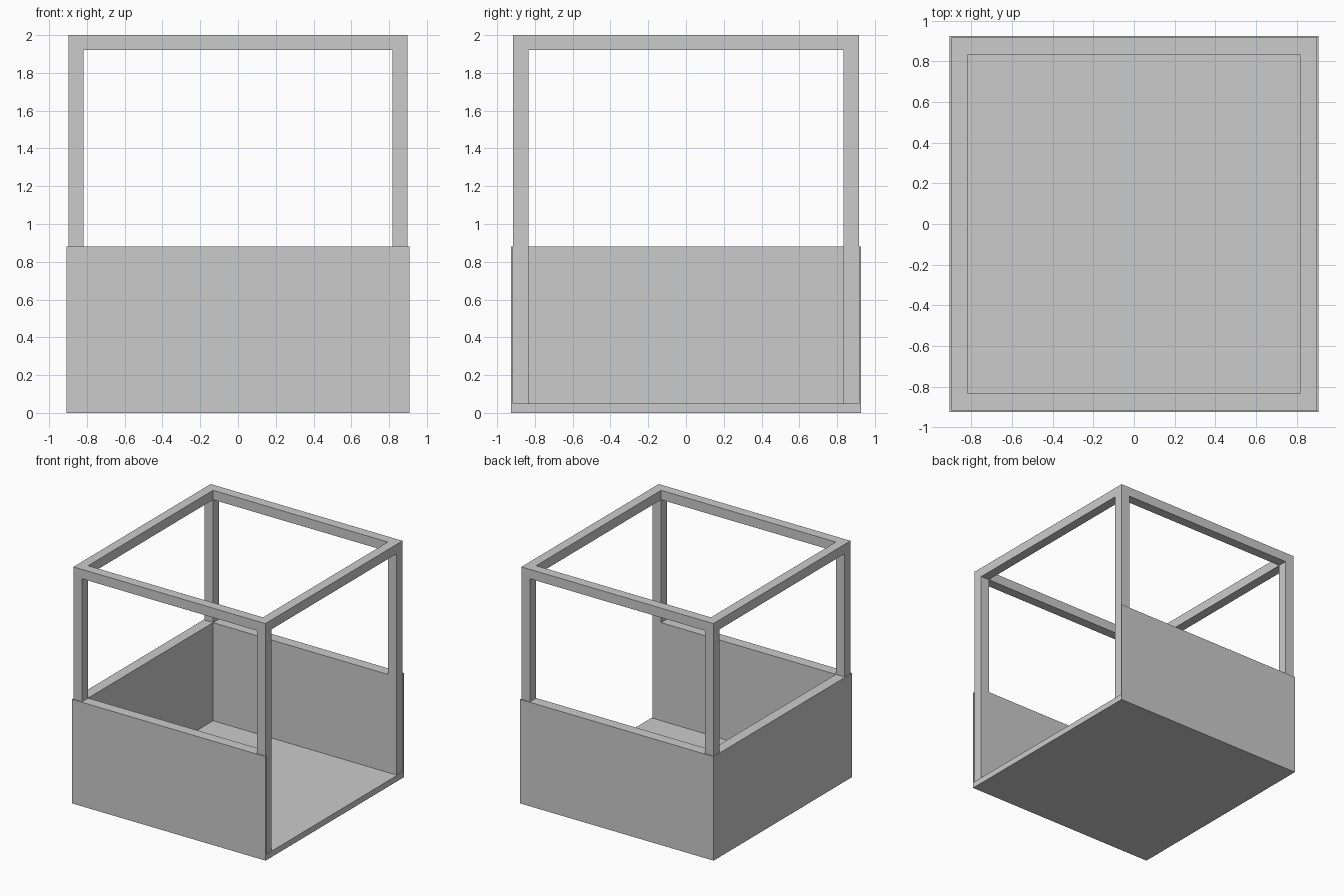
import bpy, bmesh

if "Cube" in bpy.data.objects:
    bpy.data.objects.remove(bpy.data.objects["Cube"])

PX, PY = 0.907, 0.926      # outer face of panels and floor
FX, FY = 0.898, 0.917      # outer face of the frame
IX, IY = 0.818, 0.835      # inner face of the frame
FLOOR, WALL, BEAM, TOP = 0.05, 0.88, 1.92, 2.0


def boxes(name, *spans):
    """One object made of boxes, each given as (x0, x1, y0, y1, z0, z1)."""
    bm = bmesh.new()
    for x0, x1, y0, y1, z0, z1 in spans:
        for v in bmesh.ops.create_cube(bm, size=1)["verts"]:
            v.co = (x1 if v.co.x > 0 else x0,
                    y1 if v.co.y > 0 else y0,
                    z1 if v.co.z > 0 else z0)
    mesh = bpy.data.meshes.new(name)
    bm.to_mesh(mesh)
    bm.free()
    ob = bpy.data.objects.new(name, mesh)
    bpy.context.collection.objects.link(ob)
    return ob


# Floor slab
boxes("floor", (-PX, PX, -PY, PY, 0, FLOOR))

# Front and back walls: outer sheet plus infill between the posts
for name, s in (("front_wall", -1), ("back_wall", 1)):
    sheet = sorted((s * FY, s * PY))
    infill = sorted((s * IY, s * FY))
    boxes(name, (-PX, PX, *sheet, FLOOR, WALL), (-IX, IX, *infill, FLOOR, WALL))

# Left wall; the right side stays open
boxes("left_wall", (-PX, -FX, -FY, FY, FLOOR, WALL), (-FX, -IX, -IY, IY, FLOOR, WALL))

# Corner posts
for xn, sx in (("left", -1), ("right", 1)):
    for yn, sy in (("front", -1), ("back", 1)):
        boxes(f"{yn}_{xn}_post", (*sorted((sx * IX, sx * FX)),
                                  *sorted((sy * IY, sy * FY)), FLOOR, BEAM))

# Top rails
for name, s in (("front_rail", -1), ("back_rail", 1)):
    boxes(name, (-FX, FX, *sorted((s * IY, s * FY)), BEAM, TOP))
for name, s in (("left_rail", -1), ("right_rail", 1)):
    boxes(name, (*sorted((s * IX, s * FX)), -IY, IY, BEAM, TOP))
